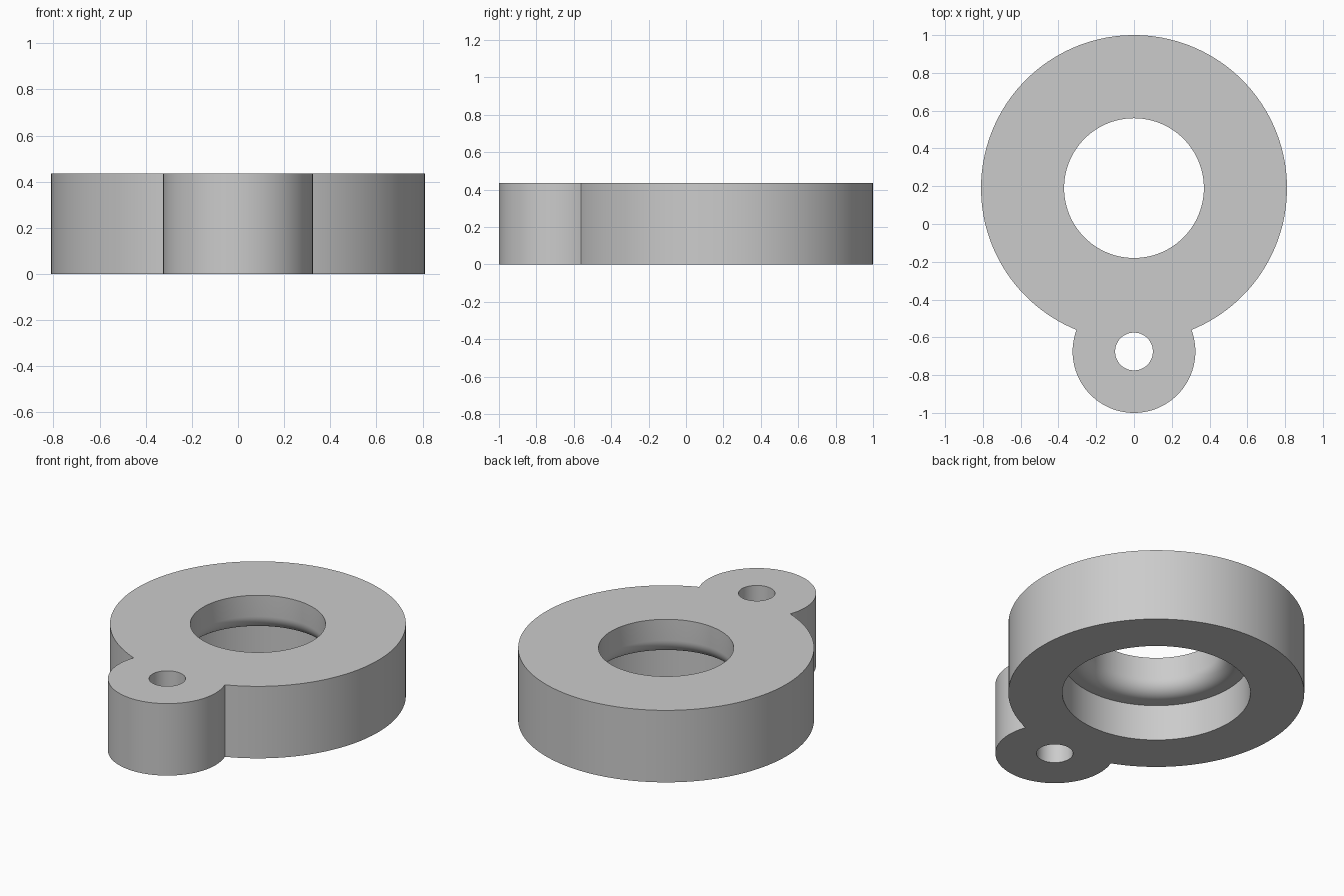
import bpy, bmesh
from math import sin, cos, pi, acos, asin

cube = bpy.data.objects.get("Cube")
if cube:
    bpy.data.objects.remove(cube, do_unlink=True)

HEIGHT = 0.435
RING_Y, RING_R = 0.19, 0.81
LUG_Y, LUG_R = -0.675, 0.325
HOLE_R, BORE_R, PIN_R = 0.37, 0.515, 0.10
STEP_Z, FILLET = 0.217, 0.09

grey = bpy.data.materials.new("plain_grey")
grey.use_nodes = True
grey.diffuse_color = (0.6, 0.6, 0.6, 1)
grey.node_tree.nodes["Principled BSDF"].inputs["Base Color"].default_value = (0.6, 0.6, 0.6, 1)


def make_object(name, bm):
    bmesh.ops.recalc_face_normals(bm, faces=bm.faces)
    mesh = bpy.data.meshes.new(name)
    bm.to_mesh(mesh)
    bm.free()
    mesh.materials.append(grey)
    obj = bpy.data.objects.new(name, mesh)
    bpy.context.collection.objects.link(obj)
    return obj


def arc(cy, r, start, end, n):
    """Points on a circle centred at (0, cy)."""
    angles = [start + (end - start) * i / n for i in range(n + 1)]
    return [(r * cos(a), cy + r * sin(a)) for a in angles]


def loft(name, loops):
    """Solid skinned through equal-length loops of 3D points, capped at both ends."""
    bm = bmesh.new()
    rings = [[bm.verts.new(p) for p in loop] for loop in loops]
    n = len(rings[0])
    for low, high in zip(rings, rings[1:]):
        for i in range(n):
            j = (i + 1) % n
            bm.faces.new((low[i], low[j], high[j], high[i]))
    bm.faces.new(rings[0])
    bm.faces.new(rings[-1])
    return make_object(name, bm)


def lathe(name, cy, profile, n):
    """Solid of revolution from (radius, z) pairs."""
    return loft(name, [[(x, y, z) for x, y in arc(cy, r, 0, 2 * pi, n)[:-1]]
                       for r, z in profile])


# Body outline: the large disc and the small lug, joined where the circles meet
dist = RING_Y - LUG_Y
meet = (dist**2 + RING_R**2 - LUG_R**2) / (2 * dist)
ring_open = acos(meet / RING_R)
lug_start = asin((dist - meet) / LUG_R)
outline = arc(RING_Y, RING_R, -pi / 2 + ring_open, 1.5 * pi - ring_open, 120)
outline += arc(LUG_Y, LUG_R, pi - lug_start, 2 * pi + lug_start, 64)[1:-1]
body = loft("ring_with_lug", [[(x, y, z) for x, y in outline] for z in (0, HEIGHT)])

# Stepped bore: wide below, rounded shoulder, narrow above
shoulder = [(HOLE_R + FILLET * (1 - cos(a)), STEP_Z + FILLET * (1 - sin(a)))
            for a in [pi / 2 * (1 - i / 12) for i in range(13)]]
bore_profile = [(BORE_R, -0.1), (BORE_R, STEP_Z), *shoulder, (HOLE_R, HEIGHT + 0.1)]
cutters = [
    lathe("bore_cutter", RING_Y, bore_profile, 96),
    lathe("pin_hole_cutter", LUG_Y, [(PIN_R, -0.1), (PIN_R, HEIGHT + 0.1)], 48),
]

# Cut both holes
bpy.ops.object.select_all(action="DESELECT")
body.select_set(True)
bpy.context.view_layer.objects.active = body
for cutter in cutters:
    cutter.hide_render = True
    mod = body.modifiers.new(cutter.name, "BOOLEAN")
    mod.operation = "DIFFERENCE"
    mod.solver = "EXACT"
    mod.object = cutter
    bpy.ops.object.modifier_apply(modifier=mod.name)
    bpy.data.objects.remove(cutter, do_unlink=True)

bpy.ops.object.shade_smooth_by_angle(angle=pi / 6)
